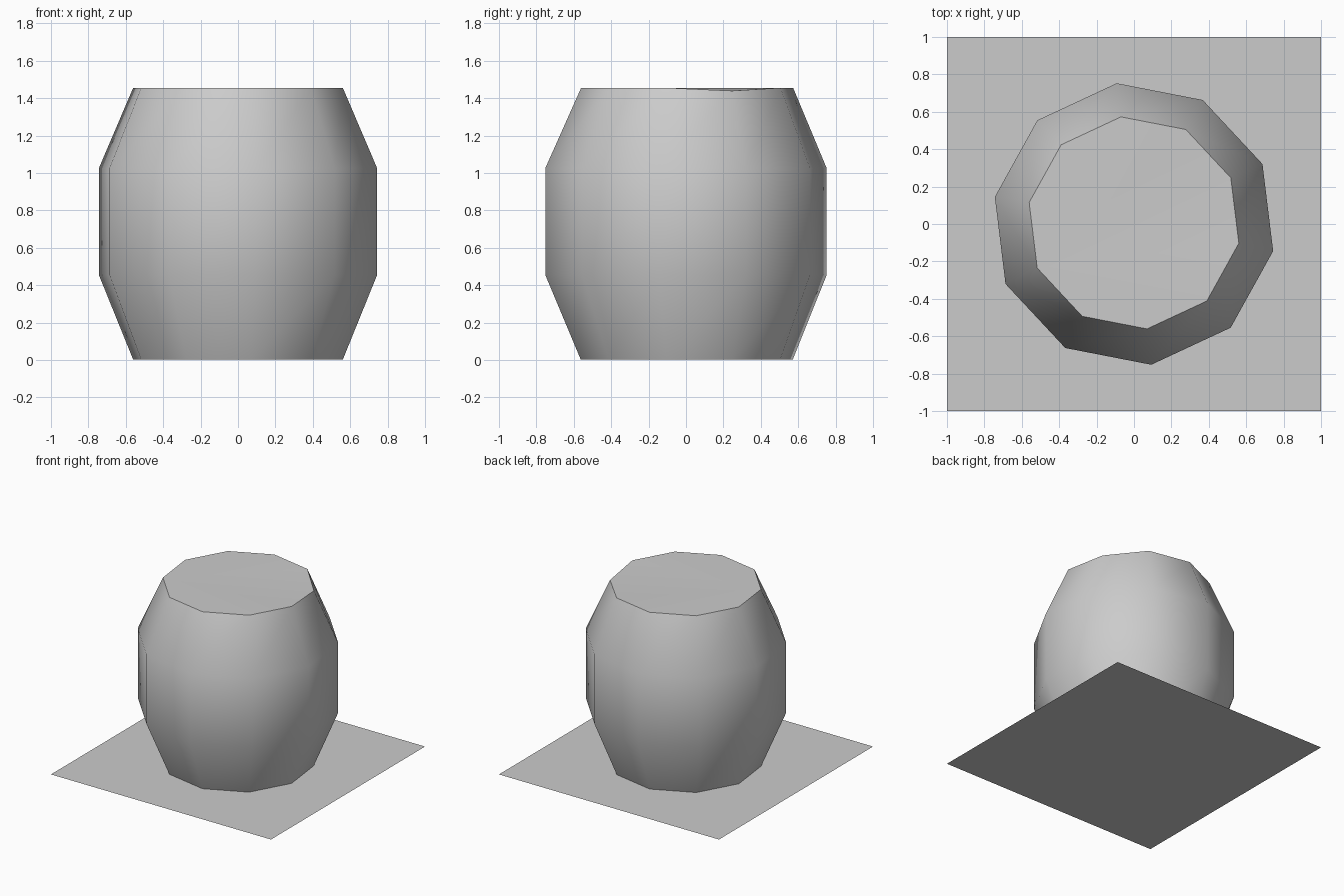
import bpy, bmesh, math

old = bpy.data.objects.get("Cube")
if old:
    bpy.data.objects.remove(old, do_unlink=True)

# One plain grey for everything
grey = bpy.data.materials.new("plain grey")
grey.use_nodes = True
grey.diffuse_color = (0.6, 0.6, 0.6, 1)
grey.node_tree.nodes["Principled BSDF"].inputs["Base Color"].default_value = (0.6, 0.6, 0.6, 1)


def add_object(name, bm):
    mesh = bpy.data.meshes.new(name)
    bm.to_mesh(mesh)
    bm.free()
    mesh.materials.append(grey)
    obj = bpy.data.objects.new(name, mesh)
    bpy.context.collection.objects.link(obj)
    return obj


# Ground sheet
bm = bmesh.new()
bmesh.ops.create_grid(bm, x_segments=1, y_segments=1, size=1)
add_object("ground_sheet", bm)

# Barrel: ten-sided rings of (radius, height, y shift)
SIDES = 10
START = math.radians(-11)
PROFILE = [(0.571, 0.002, 0.004), (0.758, 0.455, 0), (0.758, 1.025, 0), (0.571, 1.455, 0.006)]

bm = bmesh.new()
rings = []
for radius, z, shift in PROFILE:
    ring = []
    for i in range(SIDES):
        a = START + i * math.tau / SIDES
        ring.append(bm.verts.new((radius * math.cos(a), radius * math.sin(a) + shift, z)))
    rings.append(ring)
for low, high in zip(rings, rings[1:]):
    for i in range(SIDES):
        j = (i + 1) % SIDES
        bm.faces.new((low[i], low[j], high[j], high[i]))

# Lid has one slightly sunken corner, so it is fanned from the opposite corner
lid = rings[-1]
lid[1].co.z -= 0.016
fan = lid[6:] + lid[:6]
for a, b in zip(fan[1:], fan[2:]):
    bm.faces.new((fan[0], a, b))
bm.faces.new(reversed(rings[0]))
barrel = add_object("barrel", bm)

# Smooth sides with crisp rims
bpy.ops.object.select_all(action="DESELECT")
barrel.select_set(True)
bpy.context.view_layer.objects.active = barrel
bpy.ops.object.shade_smooth_by_angle(angle=math.radians(45))
